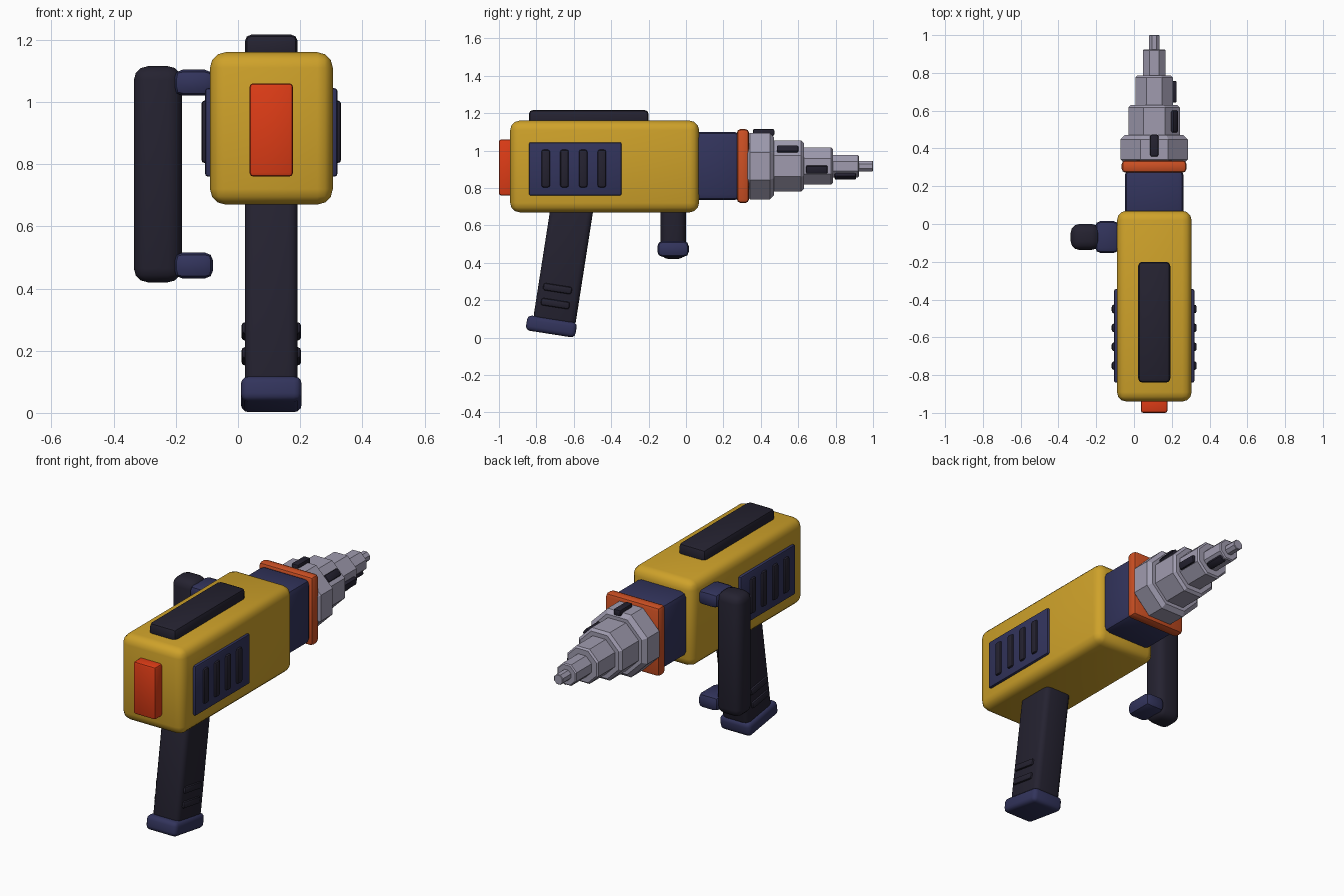
import bpy
from math import radians, cos, sin, pi

if "Cube" in bpy.data.objects:
    bpy.data.objects.remove(bpy.data.objects["Cube"])

COLOURS = {
    "yellow": (0.62, 0.36, 0.023), "dark": (0.018, 0.016, 0.03), "navy": (0.032, 0.034, 0.107),
    "red": (0.73, 0.045, 0.008), "orange": (0.61, 0.08, 0.017), "steel": (0.35, 0.33, 0.43),
}
MATS = {}
for key, rgb in COLOURS.items():
    MATS[key] = bpy.data.materials.new(key)
    MATS[key].diffuse_color = (*rgb, 1)

CX, CZ = 0.107, 0.917      # main axis of the tool
TILT = -0.155              # lean of the pistol grip


def finish(ob, name, mat, bevel, segments, smooth=True):
    ob.name = name
    ob.data.materials.append(MATS[mat])
    bpy.ops.object.transform_apply(location=False, rotation=False, scale=True)
    mod = ob.modifiers.new("bevel", "BEVEL")
    mod.width, mod.segments = bevel, segments
    if smooth:
        bpy.ops.object.modifier_apply(modifier=mod.name)
        bpy.ops.object.shade_smooth_by_angle(angle=radians(35))
    return ob


def block(name, mat, centre, size, bevel=0.02, segments=2, rot=(0, 0, 0)):
    bpy.ops.mesh.primitive_cube_add(size=1, location=centre, rotation=rot)
    bpy.context.object.scale = size
    return finish(bpy.context.object, name, mat, bevel, segments)


def span(name, mat, x, y, z, bevel=0.02, segments=2):
    """Bevelled block given by its extents."""
    return block(name, mat, [(a + b) / 2 for a, b in (x, y, z)],
                 [b - a for a, b in (x, y, z)], bevel, segments)


# Housing, top rail, rear button
span("housing", "yellow", (-0.09, 0.305), (-0.94, 0.07), (0.67, 1.16), 0.05, 3)
span("top_rail", "dark", (0.022, 0.192), (-0.84, -0.20), (1.13, 1.217), 0.022)
span("rear_button", "red", (0.037, 0.177), (-1.0, -0.90), (0.76, 1.06), 0.012)

# Vents on both sides
for side, label in ((1, "right"), (-1, "left")):
    block("vent_panel_" + label, "navy", (CX + side * 0.195, -0.592, 0.902),
          (0.036, 0.495, 0.285), 0.01)
    for i in range(4):
        block(f"vent_slot_{label}_{i + 1}", "dark",
              (CX + side * 0.207, -0.75 + i * 0.1, 0.904), (0.036, 0.046, 0.202), 0.012)

# Front collar and ring
span("collar", "navy", (-0.048, 0.262), (0.02, 0.29), (0.735, 1.10), 0.03)
span("collar_ring", "orange", (-0.065, 0.278), (0.272, 0.337), (0.72, 1.115), 0.02)

# Stepped octagonal bit: start y, end y, flat radius, bevel
STEPS = [(0.32, 0.47, 0.178, 0.022), (0.45, 0.63, 0.137, 0.014), (0.61, 0.785, 0.099, 0.009),
         (0.765, 0.925, 0.060, 0.006), (0.90, 1.0, 0.028, 0.003)]
for i, (y0, y1, flat, bev) in enumerate(STEPS):
    bpy.ops.mesh.primitive_cylinder_add(vertices=8, radius=flat / cos(pi / 8), depth=y1 - y0)
    ob = bpy.context.object
    ob.rotation_euler.z = pi / 8
    bpy.ops.object.transform_apply(rotation=True)
    ob.rotation_euler.x = pi / 2
    ob.location = (CX, (y0 + y1) / 2, CZ)
    finish(ob, f"bit_step_{i + 1}", "steel", bev, 1, smooth=False)
    ob.modifiers["bevel"].angle_limit = radians(60)

# Flutes spiralling along the bit: y, centre radius, angle
for i, (y, r) in enumerate(((0.415, 0.180), (0.543, 0.134), (0.70, 0.100), (0.852, 0.056))):
    a = radians(90 - 50 * i)
    block(f"flute_{i + 1}", "dark", (CX + r * cos(a), y, CZ + r * sin(a)),
          (0.043, 0.115, 0.036), 0.008, rot=(0, pi / 2 - a, 0))

# Pistol grip with base and ridges
block("grip", "dark", (CX, -0.652, 0.42), (0.17, 0.228, 0.70), 0.03, 3, (TILT, 0, 0))
block("grip_base", "navy", (CX, -0.72, 0.060), (0.195, 0.268, 0.082), 0.024, 3, (TILT, 0, 0))
for side, label in ((1, "right"), (-1, "left")):
    for i, (y, z) in enumerate(((-0.687, 0.262), (-0.699, 0.182))):
        block(f"grip_ridge_{label}_{i + 1}", "dark", (CX + side * 0.082, y, z),
              (0.028, 0.155, 0.04), 0.012, rot=(TILT, 0, 0))

# Side handle on two arms
span("side_handle", "dark", (-0.335, -0.18), (-0.137, 0.0), (0.42, 1.115), 0.045, 3)
for label, z in (("upper", 1.062), ("lower", 0.474)):
    span("side_arm_" + label, "navy", (-0.205, -0.08), (-0.153, 0.015),
         (z - 0.042, z + 0.042), 0.027)

for m in bpy.data.materials:
    if m.users and not m.is_grease_pencil:
        m.use_nodes = True
        m.node_tree.nodes["Principled BSDF"].inputs["Base Color"].default_value = m.diffuse_color
